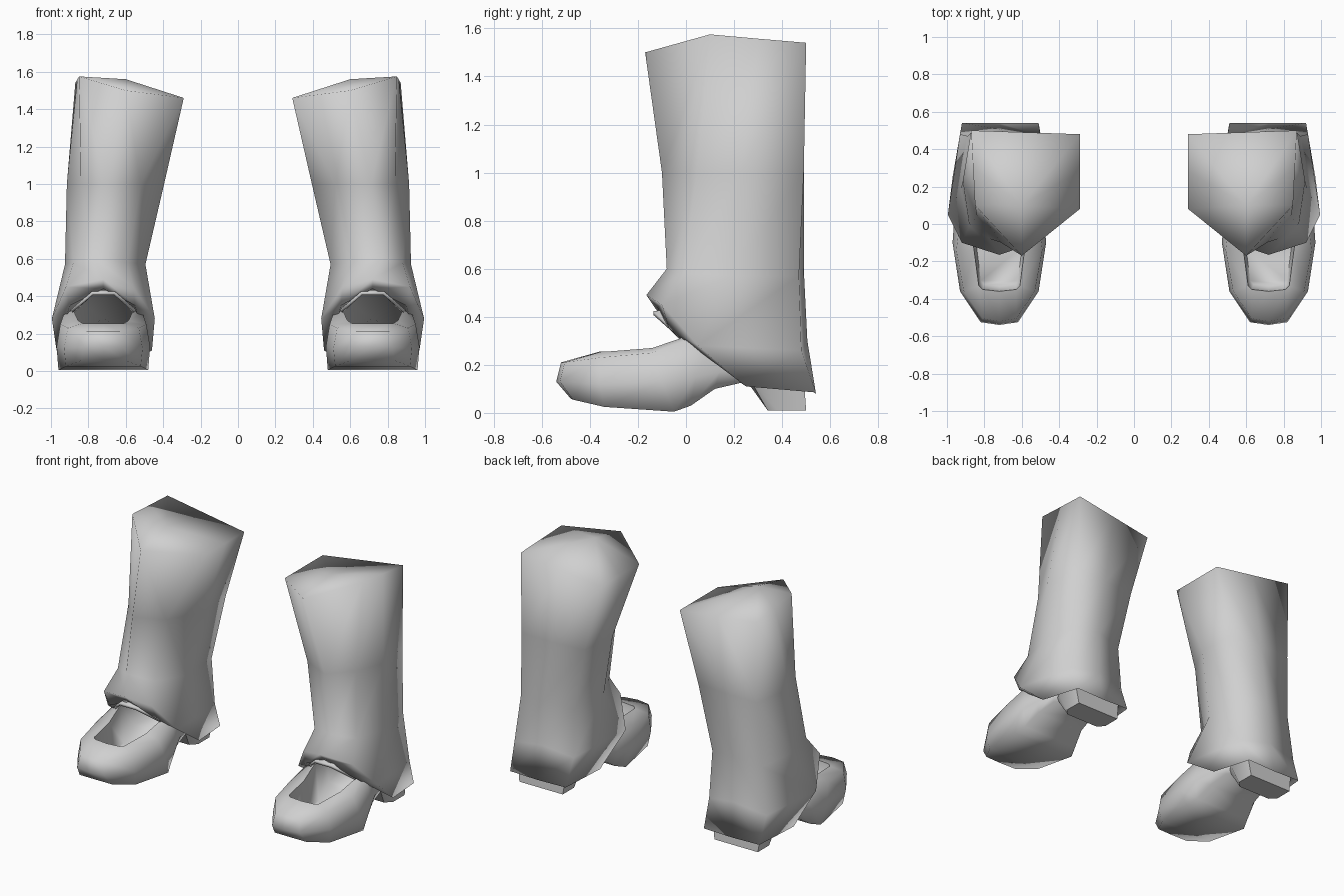
import bpy, bmesh, math

if "Cube" in bpy.data.objects:
    bpy.data.objects.remove(bpy.data.objects["Cube"])

grey = bpy.data.materials.new("light_grey")
grey.use_nodes = True
grey.diffuse_color = (0.63, 0.63, 0.63, 1)
grey.node_tree.nodes["Principled BSDF"].inputs["Base Color"].default_value = (0.63, 0.63, 0.63, 1)

CX = 0.72  # shoe centre line


def loft(name, rings, side, capped=False, closed=True, sharp=None):
    """Skin a list of matching point rings; side = +1 left, -1 right."""
    bm = bmesh.new()
    rows = [[bm.verts.new((side * x, y, z)) for x, y, z in r] for r in rings]
    n = len(rows[0])
    for a, b in zip(rows, rows[1:]):
        for i in range(n if closed else n - 1):
            j = (i + 1) % n
            bm.faces.new((a[i], a[j], b[j], b[i]))
    # End caps run straight across between mirrored points
    for r in (rows[0], rows[-1]) if capped else ():
        for i in range(n // 2):
            pts = [r[i], r[i + 1], r[n - i - 1], r[-i]]
            bm.faces.new(list(dict.fromkeys(pts)))
    bmesh.ops.remove_doubles(bm, verts=bm.verts, dist=1e-5)
    bmesh.ops.recalc_face_normals(bm, faces=bm.faces)
    mesh = bpy.data.meshes.new(name)
    bm.to_mesh(mesh)
    bm.free()
    mesh.materials.append(grey)
    mesh.polygons.foreach_set("use_smooth", [True] * len(mesh.polygons))
    ob = bpy.data.objects.new(name, mesh)
    bpy.context.collection.objects.link(ob)
    if sharp:
        bpy.ops.object.select_all(action='DESELECT')
        ob.select_set(True)
        bpy.context.view_layer.objects.active = ob
        bpy.ops.object.shade_smooth_by_angle(angle=math.radians(sharp))
    return ob


def sym(half):
    """Full shoe loop from half points (half width, y, z), toe to heel."""
    return ([(CX + w, y, z) for w, y, z in half]
            + [(CX - w, y, z) for w, y, z in half[-2:0:-1]])


# Trouser rings: front, inner front, inner, inner back, back, outer back, outer, outer front
peak = [(.60, .10, 1.56)] * 8
top = [(.60, -.17, 1.50), (.29, .08, 1.46), (.29, .28, 1.46), (.29, .48, 1.46),
       (.58, .49, 1.50), (.87, .50, 1.54), (.86, .30, 1.557), (.85, .10, 1.575)]
knee = [(.71, -.10, 1.0), (.52, -.01, 1.0), (.395, .21, 1.0), (.42, .47, 1.0),
        (.65, .49, 1.0), (.87, .49, 1.0), (.915, .23, 1.0), (.84, .045, 1.0)]
shin = [(.77, -.08, .60), (.59, -.035, .58), (.495, .16, .57), (.51, .45, .57),
        (.70, .49, .60), (.89, .47, .57), (.925, .19, .57), (.88, -.01, .58)]
flare = [(.72, -.165, .49), (.56, -.11, .45), (.445, .00, .28), (.50, .47, .26),
         (.71, .505, .30), (.93, .48, .26), (.995, .05, .28), (.92, -.10, .45)]
hem = [(.72, -.12, .44), (.55, -.07, .35), (.46, .25, .11), (.51, .54, .085),
       (.72, .54, .08), (.92, .54, .085), (.97, .25, .11), (.90, -.07, .35)]
lining = [(CX + (x - CX) * .85, .2 + (y - .2) * .85, z + .04) for x, y, z in hem]
inside = [(CX, .20, .28)] * 8

# Shoe loops from sole up, over the rim and down to the insole
sole = [(0, -.48, .06), (.12, -.47, .055), (.20, -.34, .025), (.24, -.05, .005),
        (.21, .02, .03), (.18, .12, .10), (.16, .25, .13), (0, .48, .13)]
side_wall = [(0, -.54, .13), (.10, -.525, .13), (.21, -.36, .12), (.25, -.10, .13),
             (.24, .04, .15), (.20, .14, .17), (.17, .27, .18), (0, .49, .18)]
upper = [(0, -.52, .21), (.09, -.505, .21), (.19, -.36, .23), (.23, -.14, .25),
         (.21, .02, .31), (.18, .12, .30), (.15, .30, .23), (0, .47, .21)]
rim = [(0, -.36, .255), (.09, -.35, .255), (.11, -.33, .255), (.135, -.14, .27),
       (.16, .02, .325), (.15, .12, .31), (.12, .28, .24), (0, .43, .215)]
insole = [(w * .9, y * .95 + .01, .07 if y < .05 else .16) for w, y, z in rim]

# Heel block and the arched tongue under the hem
heel_top = [(0, .24), (.14, .26), (.18, .32), (.18, .49), (0, .49)]
heel_low = [(0, .34), (.12, .34), (.16, .38), (.16, .50), (0, .50)]
arch = [(-.17, -.03, .32), (-.06, -.135, .415), (.06, -.135, .415), (.17, -.03, .32)]

for side, label in ((1, "left"), (-1, "right")):
    loft(label + "_trouser_leg", [peak, top, knee, shin, flare, hem, lining, inside], side)
    loft(label + "_shoe", [sym(r) for r in (sole, side_wall, upper, rim, insole)], side,
         capped=True, sharp=84)
    loft(label + "_heel", [sym([(w, y, .15) for w, y in heel_top]),
                           sym([(w, y, .01) for w, y in heel_low])],
         side, capped=True, sharp=40)
    tongue = loft(label + "_tongue", [[(CX + w, y, z) for w, y, z in arch],
                                      [(CX + w * .9, y + .12, z + .01) for w, y, z in arch]],
                  side, closed=False)
    thick = tongue.modifiers.new("thickness", 'SOLIDIFY')
    thick.thickness = 0.018
    thick.offset = 0
